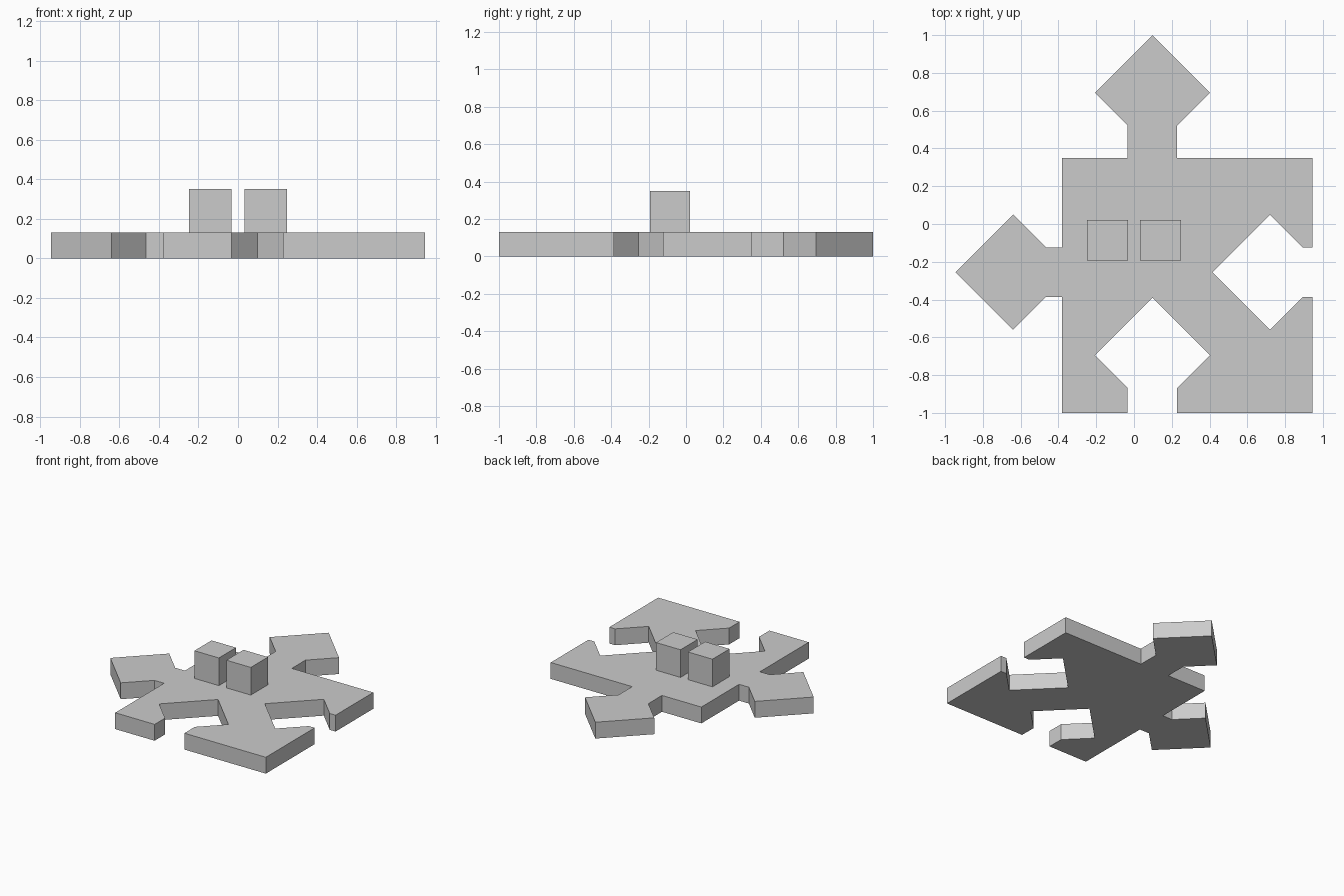
import bpy
import bmesh
from mathutils import Vector

cube = bpy.data.objects.get("Cube")
if cube:
    bpy.data.objects.remove(cube, do_unlink=True)

LEFT, RIGHT, FRONT, BACK = -0.38, 0.945, -1.0, 0.35
THICK = 0.13
MID_X, MID_Y = 0.0975, -0.255   # centre lines of the connectors
NECK, HEAD = 0.131, 0.305       # half widths of connector neck and diamond

grey = bpy.data.materials.new("light_grey")
grey.use_nodes = True
grey.diffuse_color = (0.6, 0.6, 0.6, 1)
grey.node_tree.nodes["Principled BSDF"].inputs["Base Color"].default_value = (0.6, 0.6, 0.6, 1)


def prism(name, outline, z0, z1):
    """Extrude a flat outline upwards from z0 to z1."""
    bm = bmesh.new()
    face = bm.faces.new([bm.verts.new((p[0], p[1], z0)) for p in outline])
    top = bmesh.ops.extrude_face_region(bm, geom=[face])["geom"]
    verts = [v for v in top if isinstance(v, bmesh.types.BMVert)]
    bmesh.ops.translate(bm, verts=verts, vec=(0, 0, z1 - z0))
    bmesh.ops.recalc_face_normals(bm, faces=bm.faces)
    mesh = bpy.data.meshes.new(name)
    bm.to_mesh(mesh)
    bm.free()
    mesh.materials.append(grey)
    obj = bpy.data.objects.new(name, mesh)
    bpy.context.collection.objects.link(obj)
    return obj


def connector(origin, along, out, tip):
    """Neck and diamond outline; tip is its reach from the edge along out."""
    wide = tip - HEAD
    neck = wide - (HEAD - NECK)
    half = [(-NECK, 0), (-NECK, neck), (-HEAD, wide)]
    shape = half + [(0, tip)] + [(-a, b) for a, b in reversed(half)]
    o, u, v = Vector(origin), Vector(along), Vector(out)
    return [o + u * a + v * b for a, b in shape]


# Puzzle tile: tabs at back and left edge, matching sockets at front and right edge
outline = [Vector((LEFT, FRONT))]
outline += connector((MID_X, FRONT), (1, 0), (0, 1), 0.61)
outline.append(Vector((RIGHT, FRONT)))
outline += connector((RIGHT, MID_Y), (0, 1), (-1, 0), 0.53)
outline.append(Vector((RIGHT, BACK)))
outline += connector((MID_X, BACK), (-1, 0), (0, 1), 0.65)
outline.append(Vector((LEFT, BACK)))
outline += connector((LEFT, MID_Y), (0, -1), (-1, 0), 0.565)
prism("puzzle_tile", outline, 0, THICK)

# Pair of blocks standing on the tile
for name, x0, x1 in (("right_block", -0.248, -0.033), ("left_block", 0.033, 0.248)):
    y0, y1 = -0.193, 0.022
    prism(name, [(x0, y0), (x1, y0), (x1, y1), (x0, y1)], THICK, 0.35)
